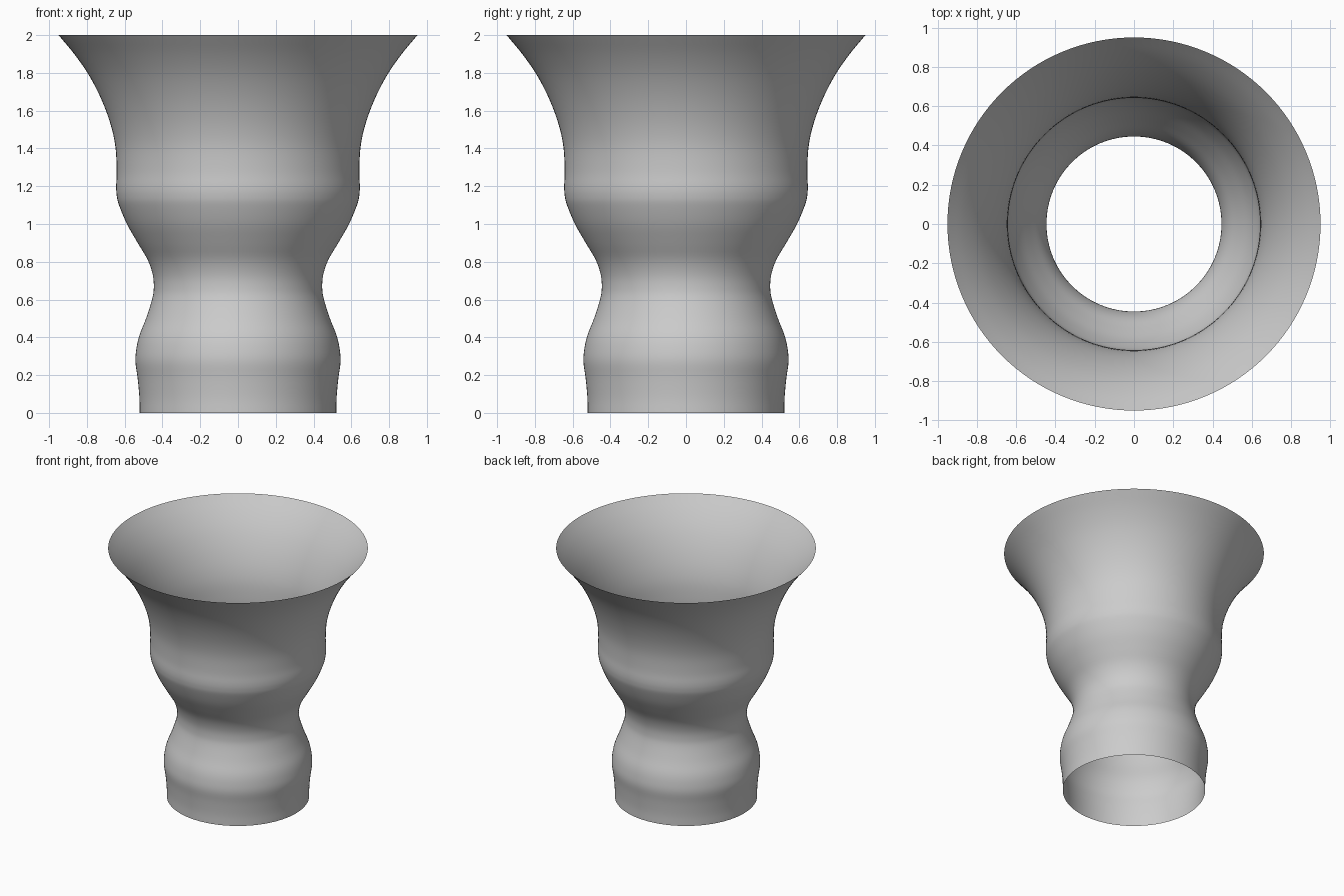
import bpy, bmesh, math

if "Cube" in bpy.data.objects:
    bpy.data.objects.remove(bpy.data.objects["Cube"])

# Wall outline: (radius, height), from foot to flared rim
PROFILE = [(.521, 0), (.522, .08), (.531, .18), (.543, .27), (.538, .34), (.522, .41),
           (.487, .5), (.455, .6), (.446, .66), (.451, .73), (.478, .81), (.531, .9),
           (.588, 1.0), (.630, 1.1), (.642, 1.15), (.645, 1.2), (.642, 1.28), (.648, 1.4),
           (.667, 1.5), (.699, 1.6), (.742, 1.7), (.797, 1.8), (.867, 1.9), (.95, 2)]
SIDES = 128
STEPS = 4


def smooth_profile(pts, steps):
    """Catmull-Rom curve through the outline points."""
    def ghost(a, b):
        return tuple(2 * a[k] - b[k] for k in (0, 1))
    p = [ghost(pts[0], pts[1])] + pts + [ghost(pts[-1], pts[-2])]
    out = []
    for i in range(1, len(p) - 2):
        for s in range(steps):
            t = s / steps
            out.append(tuple(
                .5 * (2 * p[i][k] + (p[i + 1][k] - p[i - 1][k]) * t
                      + (2 * p[i - 1][k] - 5 * p[i][k] + 4 * p[i + 1][k] - p[i + 2][k]) * t * t
                      + (3 * p[i][k] - p[i - 1][k] - 3 * p[i + 1][k] + p[i + 2][k]) * t ** 3)
                for k in (0, 1)))
    return out + [pts[-1]]


# Open-ended vase wall, one thin surface turned around z
bm = bmesh.new()
rings = []
for r, z in smooth_profile(PROFILE, STEPS):
    rings.append([bm.verts.new((r * math.cos(a), r * math.sin(a), z))
                  for a in (2 * math.pi * i / SIDES for i in range(SIDES))])
for low, high in zip(rings, rings[1:]):
    for i in range(SIDES):
        j = (i + 1) % SIDES
        bm.faces.new((low[i], low[j], high[j], high[i])).smooth = True
mesh = bpy.data.meshes.new("vase_wall")
bm.to_mesh(mesh)
bm.free()
bpy.context.collection.objects.link(bpy.data.objects.new("vase_wall", mesh))
